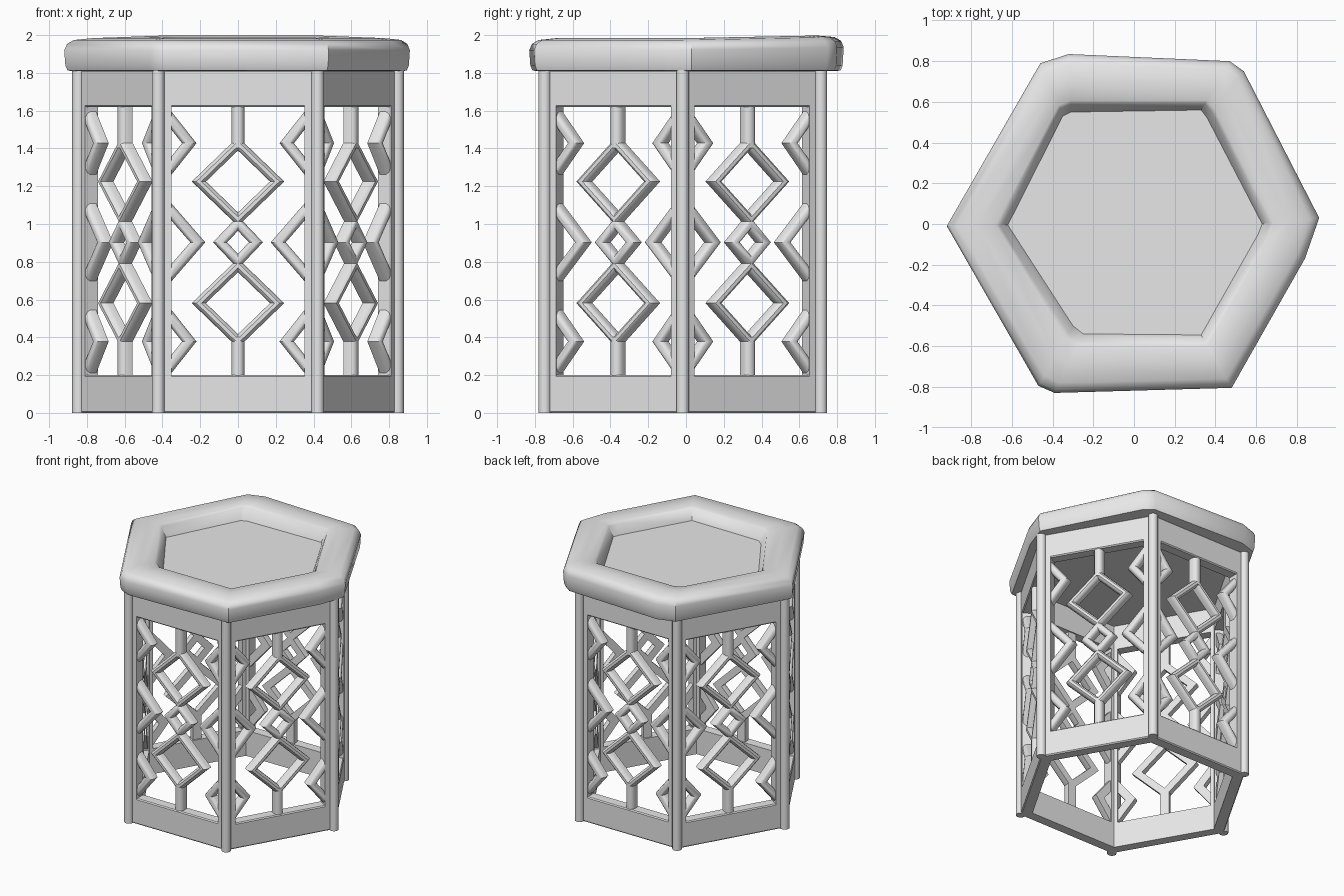
import bpy, bmesh, math
from mathutils import Vector, Matrix

cube = bpy.data.objects.get("Cube")
if cube:
    bpy.data.objects.remove(cube, do_unlink=True)

grey = bpy.data.materials.new("plain grey")
grey.use_nodes = True
grey.diffuse_color = (0.8, 0.8, 0.8, 1)
grey.node_tree.nodes["Principled BSDF"].inputs["Base Color"].default_value = (0.8, 0.8, 0.8, 1)

CENTRE_Y = -0.017
R = 0.847                              # hexagon corner radius
FACE = R * math.cos(math.pi / 6)       # outer plane of the side panels
DEPTH = 0.08
RAIL_LOW, RAIL_HIGH, BODY_TOP = 0.2, 1.62, 1.815
MID = 0.903                            # lattice mirror height


def finish(bm, name, angle=35, turn=0.0):
    """Turn a bmesh into a named object on the body axis."""
    bmesh.ops.recalc_face_normals(bm, faces=bm.faces)
    bm.transform(Matrix.Translation((0, CENTRE_Y, 0)) @ Matrix.Rotation(turn, 4, 'Z'))
    mesh = bpy.data.meshes.new(name)
    bm.to_mesh(mesh)
    bm.free()
    mesh.materials.append(grey)
    ob = bpy.data.objects.new(name, mesh)
    bpy.context.collection.objects.link(ob)
    bpy.ops.object.select_all(action='DESELECT')
    ob.select_set(True)
    bpy.context.view_layer.objects.active = ob
    bpy.ops.object.shade_smooth_by_angle(angle=math.radians(angle))
    return ob


def loft(bm, rings, closed=False, caps=True):
    """Join equal rings of points with quads."""
    loops = [[bm.verts.new(p) for p in ring] for ring in rings]
    n = len(loops[0])
    pairs = list(zip(loops, loops[1:])) + ([(loops[-1], loops[0])] if closed else [])
    for a, b in pairs:
        for i in range(n):
            j = (i + 1) % n
            bm.faces.new((a[i], a[j], b[j], b[i]))
    if caps and not closed:
        bm.faces.new(loops[0])
        bm.faces.new(loops[-1])


def hexagon(radius, z):
    return [(radius * math.cos(k * math.pi / 3), radius * math.sin(k * math.pi / 3), z)
            for k in range(6)]


def prism(bm, plan, z0, z1):
    loft(bm, [[(x, y, z) for x, y in plan] for z in (z0, z1)])


def strip(bm, path, closed=False, half=0.03):
    """Sweep a bar with a rounded front and flat back along an x-z path, mitred."""
    back, front = -FACE + 0.07, -FACE + 0.005
    section = [(-1, back), (-1, front + 0.028), (-0.75, front + 0.009), (-0.35, front),
               (0.35, front), (0.75, front + 0.009), (1, front + 0.028), (1, back)]
    pts = [Vector(p) for p in path]
    n = len(pts)
    rings = []
    for i, p in enumerate(pts):
        d_in = p - pts[i - 1] if closed or i else pts[1] - p
        d_out = pts[(i + 1) % n] - p if closed or i < n - 1 else d_in
        n_in = Vector((-d_in.y, d_in.x)).normalized()
        n_out = Vector((-d_out.y, d_out.x)).normalized()
        mitre = (n_in + n_out).normalized()
        mitre *= half / mitre.dot(n_in)
        rings.append([(p.x + mitre.x * w, y, p.y + mitre.y * w) for w, y in section])
    loft(bm, rings, closed)


def diamond(bm, z, w, h, half):
    strip(bm, [(0, z + h), (w, z), (0, z - h), (-w, z)], True, half)


# Hexagonal rails at the foot and under the top
inner = R - DEPTH / math.cos(math.pi / 6)
bevel = 0.008
for name, z0, z1 in (("bottom_rail", 0, RAIL_LOW), ("top_rail", RAIL_HIGH, BODY_TOP)):
    bm = bmesh.new()
    loft(bm, [hexagon(inner, z0), hexagon(R - bevel, z0), hexagon(R, z0 + bevel),
              hexagon(R, z1 - bevel), hexagon(R - bevel, z1), hexagon(inner, z1)], True)
    finish(bm, name, 30)

for k in range(6):
    turn = k * math.pi / 3

    # Round corner post
    bm = bmesh.new()
    bmesh.ops.create_cone(bm, cap_ends=True, segments=16, radius1=0.034, radius2=0.034,
                          depth=BODY_TOP,
                          matrix=Matrix.Translation((R - 0.003, 0, BODY_TOP / 2)))
    finish(bm, f"corner_post_{k + 1}", 35, turn)

    # Stiles beside the posts
    bm = bmesh.new()
    for s in (-1, 1):
        prism(bm, [(s * 0.352, -FACE), (s * R / 2, -FACE),
                   (s * inner / 2, -FACE + DEPTH), (s * 0.352, -FACE + DEPTH)],
              RAIL_LOW - 0.01, RAIL_HIGH + 0.01)
    finish(bm, f"panel_stiles_{k + 1}", 30, turn)

    # Openwork lattice
    bm = bmesh.new()
    diamond(bm, MID, 0.095, 0.1, 0.027)
    for s in (-1, 1):
        diamond(bm, MID + s * 0.322, 0.207, 0.2, 0.026)
        strip(bm, [(0, MID + s * 0.5), (0, MID + s * 0.725)], half=0.034)
        strip(bm, [(s * 0.385, MID + 0.198), (s * 0.213, MID), (s * 0.385, MID - 0.198)])
        for t in (-1, 1):
            z = MID + t * 0.525
            strip(bm, [(s * 0.385, z + 0.16), (s * 0.258, z), (s * 0.385, z - 0.16)])
    finish(bm, f"lattice_{k + 1}", 40, turn)

# Slightly uneven carved top with a sunken centre
outer_edge = [(-.92, -.01), (-.46, .79), (-.32, .835), (.47, .80), (.54, .75),
              (.91, .03), (.84, -.17), (.48, -.805), (-.39, -.83), (-.47, -.795)]
floor_edge = [(-.62, -.005), (-.35, .53), (-.31, .55), (.33, .56), (.36, .52),
              (.63, 0), (.61, -.05), (.33, -.545), (-.25, -.54), (-.30, -.5)]
# (blend from outer to floor edge, height)
profile = [(0.16, 1.81), (0.06, 1.812), (0.02, 1.84), (0, 1.92), (0.05, 1.953),
           (0.17, 1.974), (0.5, 1.984), (0.8, 1.978), (0.87, 1.965), (1, 1.89)]
bm = bmesh.new()
rings = []
for t, z in profile:
    ring = []
    for a, b in zip(outer_edge, floor_edge):
        x, y = Vector(a).lerp(Vector(b), t)
        lift = 0.02 * max(y, 0) if 1.9 < z else 0
        ring.append((x, y - CENTRE_Y, z + lift))
    rings.append(ring)
loft(bm, rings)
finish(bm, "table_top", 38)
